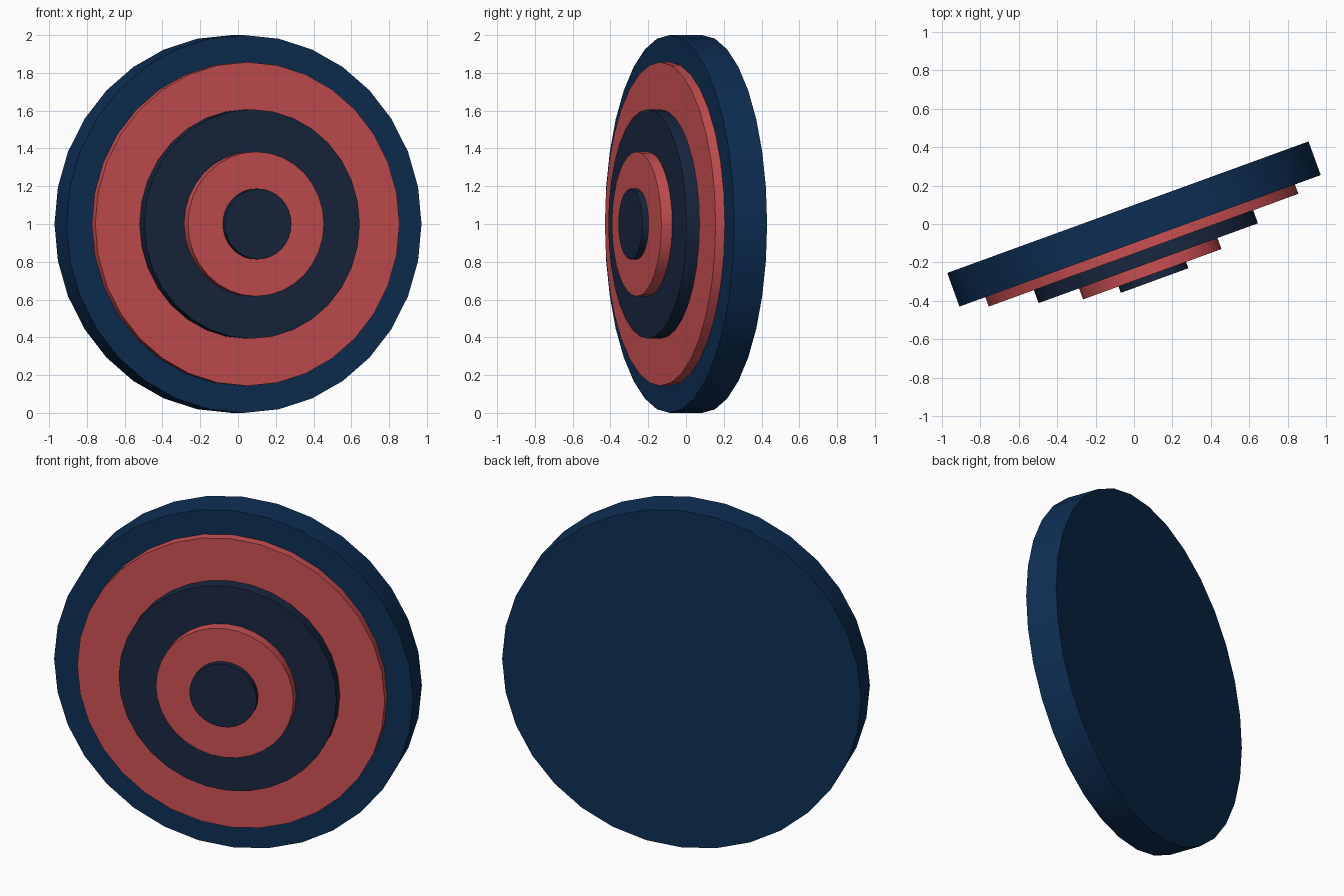
import bpy, math
from mathutils import Matrix

if "Cube" in bpy.data.objects:
    bpy.data.objects.remove(bpy.data.objects["Cube"])

TURN = Matrix.Rotation(math.radians(20), 4, 'Z')
FACE = Matrix.Rotation(math.radians(90), 4, 'X')   # local +z becomes the front (-y)


def material(name, rgb):
    m = bpy.data.materials.new(name)
    m.diffuse_color = (*rgb, 1)
    m.use_nodes = True
    m.node_tree.nodes["Principled BSDF"].inputs["Base Color"].default_value = m.diffuse_color
    return m


blue = material("blue", (0.004, 0.028, 0.09))
navy = material("navy", (0.009, 0.02, 0.052))
red = material("red", (0.6, 0.08, 0.084))


def disc(name, radius, back, front, mat):
    # disc between two distances along the target's facing axis
    bpy.ops.mesh.primitive_cylinder_add(vertices=32, radius=radius, depth=front - back)
    o = bpy.context.object
    o.name = name
    o.data.transform(Matrix.Translation((0, 0, 1)) @ TURN @ FACE
                     @ Matrix.Translation((0, 0, (front + back) / 2)))
    o.data.materials.append(mat)
    bpy.ops.object.shade_smooth_by_angle(angle=math.radians(30))


# Backing board and stacked rings, from back to front
disc("backing_board", 1.0, -0.093, 0.093, blue)
disc("outer_red_ring", 0.857, 0.08, 0.145, red)
disc("middle_navy_ring", 0.607, 0.13, 0.217, navy)
disc("inner_red_ring", 0.383, 0.20, 0.278, red)
disc("bullseye", 0.187, 0.26, 0.313, navy)
